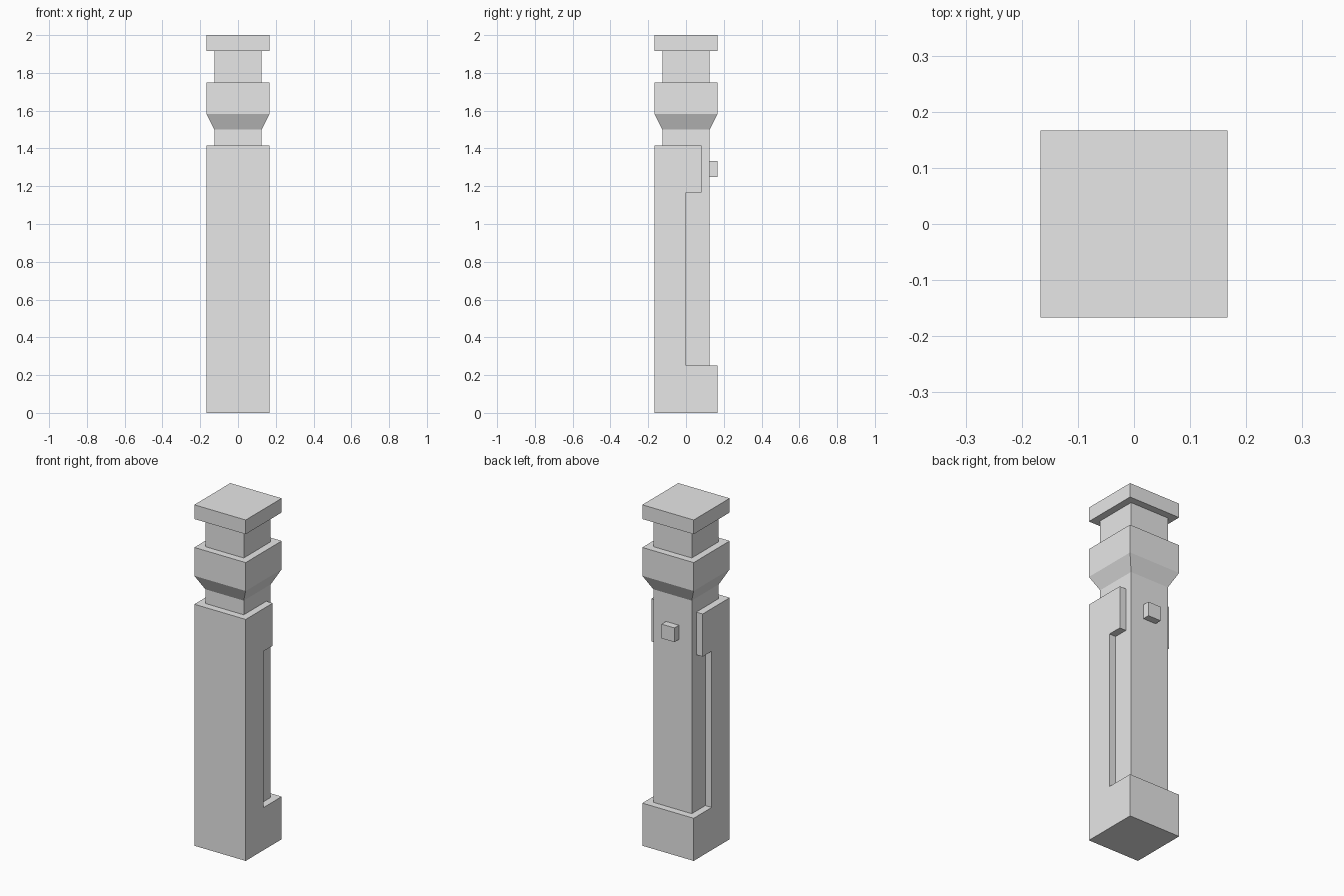
import bpy, bmesh

cube = bpy.data.objects.get("Cube")
if cube:
    bpy.data.objects.remove(cube, do_unlink=True)

U = 1 / 12      # base module
WIDE = 2 * U    # half width of the outer casing
SLIM = 1.5 * U  # half width of the inner core

grey = bpy.data.materials.new("plain_grey")
grey.use_nodes = True
grey.diffuse_color = (0.8, 0.8, 0.8, 1)
grey.node_tree.nodes["Principled BSDF"].inputs["Base Color"].default_value = (0.8, 0.8, 0.8, 1)


def loft(name, rings):
    """Join matching rings of points into a closed solid."""
    bm = bmesh.new()
    loops = [[bm.verts.new(p) for p in ring] for ring in rings]
    n = len(loops[0])
    for a, b in zip(loops, loops[1:]):
        for i in range(n):
            j = (i + 1) % n
            bm.faces.new((a[i], a[j], b[j], b[i]))
    bm.faces.new(loops[0][::-1])
    bm.faces.new(loops[-1])
    bmesh.ops.recalc_face_normals(bm, faces=bm.faces)
    mesh = bpy.data.meshes.new(name)
    bm.to_mesh(mesh)
    bm.free()
    mesh.materials.append(grey)
    obj = bpy.data.objects.new(name, mesh)
    bpy.context.collection.objects.link(obj)
    return obj


def square(r, z, y=0):
    return [(-r, y - r, z), (r, y - r, z), (r, y + r, z), (-r, y + r, z)]


# Square core with flared collar, neck and cap
steps = [(SLIM, 2), (SLIM, 18), (WIDE, 19), (WIDE, 21),
         (SLIM, 21), (SLIM, 23), (WIDE, 23), (WIDE, 24)]
loft("core_and_head", [square(r, h * U) for r, h in steps])

# Outer casing: side profile (depth, height) extruded across the width
profile = [(-2, 0), (2, 0), (2, 3), (0, 3), (0, 14), (1, 14), (1, 17), (-2, 17)]
loft("casing", [[(x, y * U, z * U) for y, z in profile] for x in (-WIDE, WIDE)])

# Small square knob on the back
knob = 0.5 * U
loft("back_knob", [[(x, y, z + 15.5 * U) for x, z in
                    ((-knob, -knob), (knob, -knob), (knob, knob), (-knob, knob))]
                   for y in (SLIM - 0.02, WIDE)])
